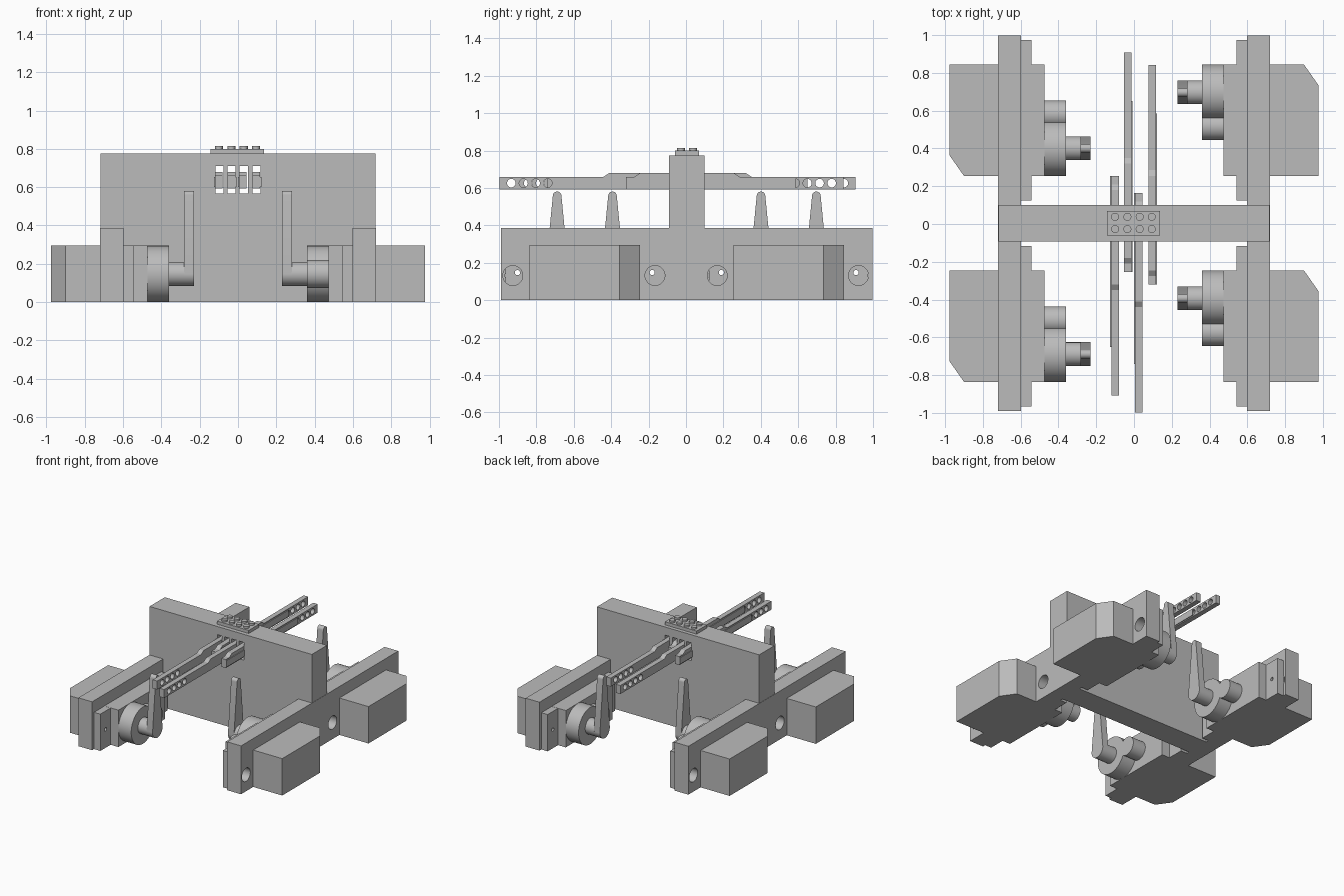
import bpy
import bmesh
from math import sin, cos, pi
from mathutils import Vector, Matrix

cube = bpy.data.objects.get("Cube")
if cube:
    bpy.data.objects.remove(cube, do_unlink=True)

grey = bpy.data.materials.new("plain grey")
grey.use_nodes = True
COLOUR = (0.5, 0.5, 0.5, 1)
grey.diffuse_color = COLOUR
grey.node_tree.nodes["Principled BSDF"].inputs["Base Color"].default_value = COLOUR

MID_Y = 0.004          # the frame is centred slightly behind the origin
SERVO_Y = 0.545
SHAFT_Z = 0.147


def prism(name, outline, axis, low, high):
    """Extrude a closed outline along x (outline in y, z) or z (outline in x, y)."""
    bm = bmesh.new()

    def place(a, b, depth):
        return (depth, a, b) if axis == "x" else (a, b, depth)

    face = bm.faces.new([bm.verts.new(place(a, b, low)) for a, b in outline])
    moved = bmesh.ops.extrude_face_region(bm, geom=[face])["geom"]
    bmesh.ops.translate(bm, verts=[v for v in moved if isinstance(v, bmesh.types.BMVert)],
                        vec=place(0, 0, high - low))
    bmesh.ops.recalc_face_normals(bm, faces=bm.faces)
    mesh = bpy.data.meshes.new(name)
    bm.to_mesh(mesh)
    bm.free()
    mesh.materials.append(grey)
    obj = bpy.data.objects.new(name, mesh)
    bpy.context.collection.objects.link(obj)
    return obj


def box(name, x, y, z):
    return prism(name, [(x[0], y[0]), (x[1], y[0]), (x[1], y[1]), (x[0], y[1])], "z", *z)


def arc(centre, radius, start, end, steps):
    return [(centre[0] + radius * cos(start + (end - start) * i / steps),
             centre[1] + radius * sin(start + (end - start) * i / steps))
            for i in range(steps + 1)]


def cylinder(name, axis, centre, radius, low, high, sides=48):
    return prism(name, arc(centre, radius, 0, 2 * pi, sides)[:-1], axis, low, high)


def select(obj):
    bpy.ops.object.select_all(action="DESELECT")
    obj.select_set(True)
    bpy.context.view_layer.objects.active = obj


def smooth(obj):
    select(obj)
    bpy.ops.object.shade_smooth_by_angle(angle=pi / 6)
    return obj


def cut(obj, cutters):
    """Subtract the cutters from the part, then remove them."""
    select(obj)
    for cutter in cutters:
        cutter.hide_render = True
        mod = obj.modifiers.new("cut", "BOOLEAN")
        mod.object = cutter
        mod.operation = "DIFFERENCE"
        mod.solver = "EXACT"
        bpy.ops.object.modifier_apply(modifier=mod.name)
        bpy.data.objects.remove(cutter, do_unlink=True)
    return smooth(obj)


# Parts of the left side, collected so they can be turned to the right side
side_parts = []

# Side rail with four screw access holes
rail = box("rail", (0.598, 0.72), (-0.994, 0.994), (0, 0.387))
cut(rail, [cylinder("hole", "x", (y, 0.132), 0.053, 0.5, 0.8)
           for y in (-0.93, -0.17, 0.163, 0.918)])
side_parts.append(rail)

for label, mid in (("front", -SERVO_Y), ("back", SERVO_Y)):
    y0, y1 = mid - 0.295, mid + 0.295
    # Servo body with one chamfered outer corner
    side_parts.append(prism(label + "_servo_body",
                            [(0.473, y0), (0.977, y0), (0.977, y1 - 0.11), (0.9, y1), (0.473, y1)],
                            "z", 0, 0.295))
    # Mounting flange with a screw hole in each ear
    flange = box(label + "_servo_flange", (0.542, 0.6), (mid - 0.425, mid + 0.425), (0, 0.294))
    cut(flange, [cylinder("hole", "x", (mid + s * 0.36, 0.148), 0.014, 0.5, 0.7, 20)
                 for s in (-1, 1)])
    side_parts.append(flange)
    # Round gear housing, small idler boss and output shaft
    hub = y1 - 0.147
    side_parts.append(smooth(cylinder(label + "_gear_housing", "x", (hub, SHAFT_Z), 0.147, 0.36, 0.48, 64)))
    side_parts.append(smooth(cylinder(label + "_idler_boss", "x", (hub - 0.18, SHAFT_Z), 0.073, 0.36, 0.48)))
    side_parts.append(smooth(cylinder(label + "_output_shaft", "x", (hub, SHAFT_Z), 0.063, 0.28, 0.365)))
    # Tapered pusher arm with rounded ends
    outline = arc((hub, SHAFT_Z), 0.063, pi, 2 * pi, 24) + arc((hub, 0.558), 0.023, 0, pi, 16)
    side_parts.append(smooth(prism(label + "_pusher_arm", outline, "x", 0.23, 0.283)))

# The right side is the left side turned half way round
turn = Matrix.Rotation(pi, 4, "Z")
shift = Matrix.Translation(Vector((0, MID_Y, 0)))
for part in side_parts:
    twin = part.copy()
    twin.data = part.data.copy()
    twin.data.transform(shift @ turn)
    part.data.transform(shift)
    base = part.name
    part.name = "left_" + base
    twin.name = "right_" + base
    bpy.context.collection.objects.link(twin)

# Cross wall with four slots for the levers
wall = box("cross_wall", (-0.718, 0.718), (-0.092, 0.1), (0, 0.775))
SLOTS = (-0.097, -0.034, 0.03, 0.096)
cut(wall, [box("slot", (x - 0.021, x + 0.021), (-0.3, 0.3), (0.568, 0.71)) for x in SLOTS])

# Levers: centre x, middle y, direction of the long arm, side of the thin strip
LEVERS = ((-0.1, -0.07, -1, -1), (-0.034, 0.07, 1, 1),
          (0.025, -0.16, -1, -1), (0.096, 0.005, 1, 1))
for i, (x, mid, way, strip) in enumerate(LEVERS, 1):
    def along(t):
        return mid + way * t

    profile = [(-0.325, 0.592), (0.837, 0.592), (0.837, 0.66), (0.28, 0.66),
               (0.25, 0.68), (-0.25, 0.68), (-0.28, 0.66), (-0.325, 0.66)]
    lever = prism(f"lever_{i}", [(along(t), z) for t, z in profile], "x", x - 0.02, x + 0.02)
    cut(lever, [cylinder("hole", "x", (along(0.774 - 0.065 * k), 0.626), 0.023, x - 0.1, x + 0.1, 24)
                for k in range(4)])
    # Thin strip along the side of the lever
    face = x + strip * 0.02
    ends = sorted((along(-0.325), along(0.58)))
    box(f"lever_strip_{i}", sorted((face, face + strip * 0.006)), ends, (0.6, 0.652))

# Cap plate and its screws
box("cap_plate", (-0.143, 0.137), (-0.06, 0.07), (0.77, 0.8))
for x in (-0.1, -0.035, 0.03, 0.094):
    for row, y in (("front", -0.027), ("back", 0.038)):
        smooth(cylinder(f"{row}_cap_screw", "z", (x, y), 0.021, 0.79, 0.815, 24))
